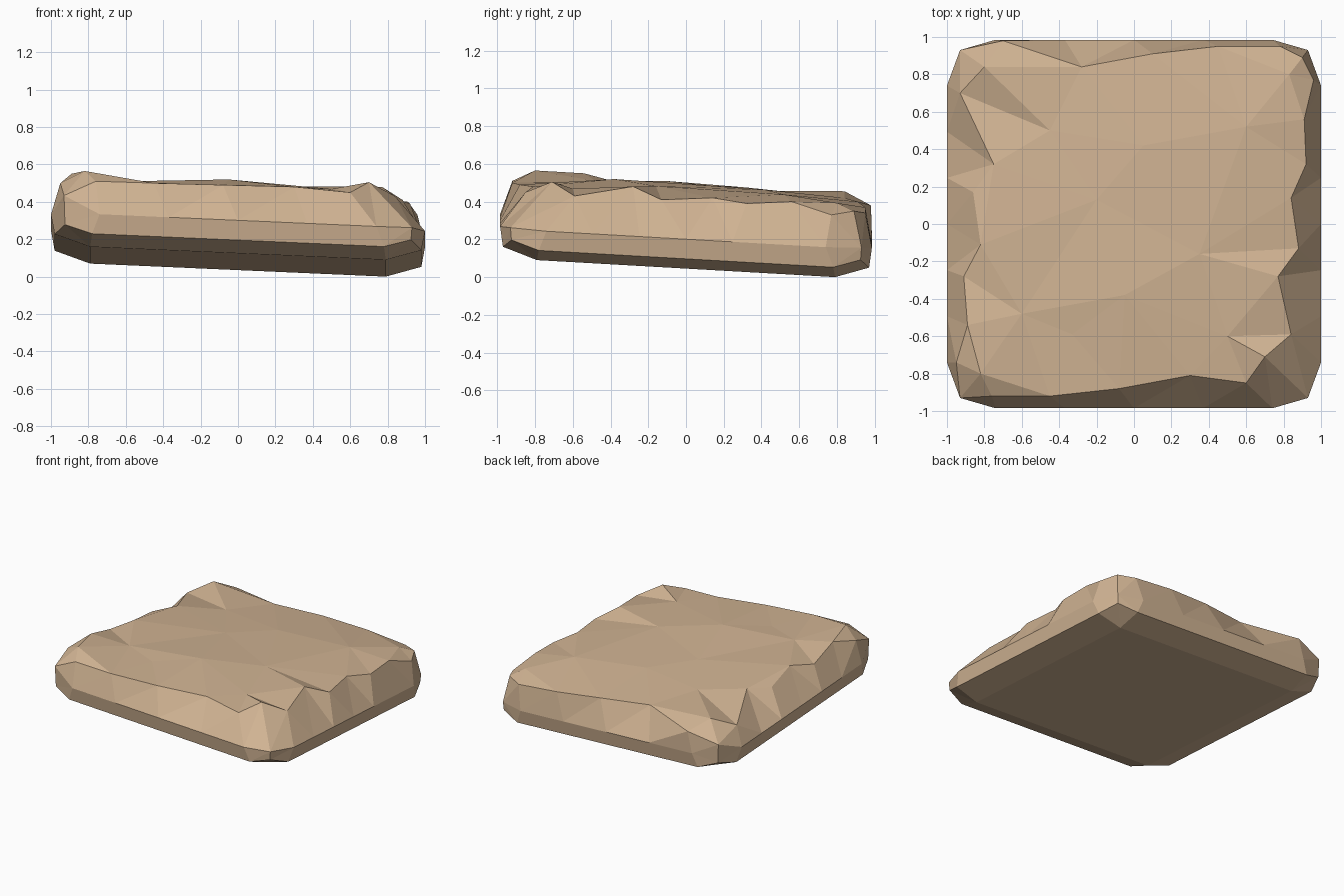
import bpy
import bmesh
from mathutils import Vector
from mathutils.geometry import delaunay_2d_cdt

default_cube = bpy.data.objects.get("Cube")
if default_cube:
    bpy.data.objects.remove(default_cube, do_unlink=True)


def make_material(name, colour):
    material = bpy.data.materials.new(name)
    material.use_nodes = True
    material.diffuse_color = colour
    material.node_tree.nodes["Principled BSDF"].inputs["Base Color"].default_value = colour
    return material


def base_height(x, y):
    """Height of the tilted underside."""
    return 0.08 - 0.044 * x - 0.057 * y


def top_height(x, y):
    """Height of the tilted upper surface."""
    return 0.47 - 0.035 * x - 0.06 * y


# Worn upper rim: one run per side, each ending at a corner peak
front_rim = [(-.76, -.92, .51), (-.45, -.92, .5), (-.08, -.88, .49),
             (.3, -.81, .48), (.6, -.85, .45), (.7, -.71, .505)]
right_rim = [(.84, -.59, .43), (.77, -.28, .48), (.88, -.13, .41), (.84, .14, .42),
             (.92, .32, .39), (.91, .56, .4), (.96, .77, .33), (.9, .89, .35)]
back_rim = [(.78, .95, .34), (.45, .95, .37), (.1, .91, .4),
            (-.28, .84, .42), (-.7, .98, .38), (-.8, .84, .455)]
left_rim = [(-.93, .7, .385), (-.75, .32, .475), (-.86, .17, .46), (-.82, -.11, .51),
            (-.91, -.28, .48), (-.89, -.54, .55), (-.95, -.74, .5), (-.82, -.8, .565)]
sides = [front_rim, right_rim, back_rim, left_rim]

# Chips on the upper surface: x, y and offset from the sloping plane
chips = [(-.2, .13, .015), (.05, .42, .02), (-.05, -.38, .025), (.35, -.16, .015),
         (-.6, -.48, -.01), (-.33, -.59, -.015), (.6, .52, .02), (.5, -.6, -.02),
         (-.45, .5, .0), (.83, .8, .0)]

# Corner signs in rim order: front right, back right, back left, front left
corners = [(1, -1), (1, 1), (-1, 1), (-1, -1)]


def make_ring(bm, along, across, corner, lift, corner_lifts):
    """Rounded rectangle ring, with as many points on each side as the rim."""
    ring = []
    for i, side in enumerate(sides):
        (ax, ay), (bx, by) = corners[i - 1], corners[i]
        if i % 2 == 0:
            start, end = Vector((ax * along, ay * across[1])), Vector((bx * along, by * across[1]))
        else:
            start, end = Vector((ax * across[0], ay * along)), Vector((bx * across[0], by * along))
        count = len(side) - 1
        for k in range(count):
            p = start.lerp(end, k / (count - 1))
            ring.append(bm.verts.new((p.x, p.y, base_height(p.x, p.y) + lift)))
        x, y = bx * corner, by * corner
        ring.append(bm.verts.new((x, y, base_height(x, y) + corner_lifts[i])))
    return ring


def bridge(bm, lower, upper):
    n = len(lower)
    for i in range(n):
        j = (i + 1) % n
        bm.faces.new((lower[i], lower[j], upper[j], upper[i]))


bm = bmesh.new()

# Underside and the two rings of the wall
bottom = [bm.verts.new((x * .79, y * .79, base_height(x * .79, y * .79))) for x, y in corners]
low = make_ring(bm, .78, (.98, .97), .925, .06, [.105] * 4)
middle = make_ring(bm, .74, (1, .985), .93, .165, [.17, .17, .25, .26])
bm.faces.new(bottom[::-1])
bridge(bm, low, middle)

# Bevel between underside and wall
first = 0
for i, side in enumerate(sides):
    last = first + len(side) - 2
    bm.faces.new([bottom[i - 1], bottom[i]] + low[first:last + 1][::-1])
    after = (last + 2) % len(low)
    bm.faces.new((bottom[i], low[after], low[last + 1], low[last]))
    first = last + 2

# Chipped wall up to the rim
rim = [bm.verts.new(p) for side in sides for p in side]
bridge(bm, middle, rim)

# Faceted upper surface
inner = [bm.verts.new((x, y, top_height(x, y) + d)) for x, y, d in chips]
surface = rim + inner
flat = [v.co.to_2d() for v in surface]
_, _, triangles, origins, _, _ = delaunay_2d_cdt(flat, [], [list(range(len(rim)))], 1, 1e-5)
for tri in triangles:
    bm.faces.new([surface[origins[k][0]] for k in tri])

bmesh.ops.triangulate(bm, faces=[f for f in bm.faces if len(f.verts) == 4])
bmesh.ops.recalc_face_normals(bm, faces=bm.faces[:])

mesh = bpy.data.meshes.new("stone_slab")
bm.to_mesh(mesh)
bm.free()
mesh.materials.append(make_material("sandstone", (.63, .45, .29, 1)))
slab = bpy.data.objects.new("stone_slab", mesh)
bpy.context.collection.objects.link(slab)
